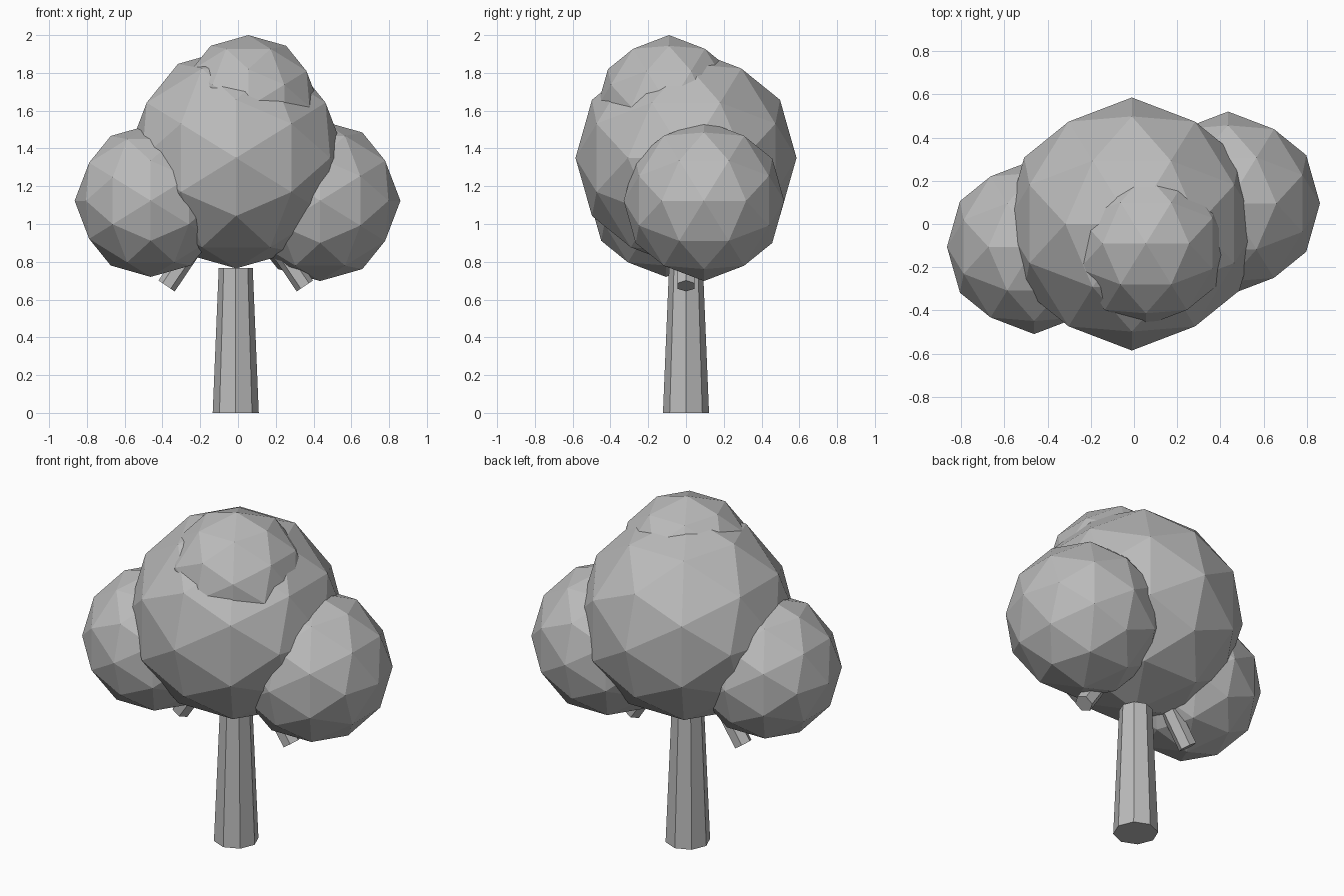
import bpy
import math

if "Cube" in bpy.data.objects:
    bpy.data.objects.remove(bpy.data.objects["Cube"])

grey = bpy.data.materials.new("plain_grey")
grey.diffuse_color = (0.5, 0.5, 0.5, 1)
grey.use_nodes = True
grey.node_tree.nodes["Principled BSDF"].inputs["Base Color"].default_value = grey.diffuse_color

# Tilt that puts a two-fold symmetry axis of the icosphere on each world axis
TILT = -math.atan(2 / (1 + math.sqrt(5)))


def finish(name):
    obj = bpy.context.object
    obj.name = name
    obj.data.materials.append(grey)
    bpy.ops.object.shade_flat()
    return obj


def foliage(name, centre, radius):
    bpy.ops.mesh.primitive_ico_sphere_add(
        subdivisions=2, radius=radius, location=centre, rotation=(0, TILT, 0))
    return finish(name)


# Crown of faceted leaf clumps
foliage("main_foliage", (-0.01, 0, 1.35), 0.585)
foliage("left_foliage", (-0.462, -0.106, 1.123), 0.403)
foliage("right_foliage", (0.435, 0.095, 1.123), 0.425)
foliage("top_foliage", (0.055, -0.09, 1.62), 0.38)

# Tapered eight-sided trunk
bpy.ops.mesh.primitive_cone_add(vertices=8, radius1=0.122, radius2=0.09,
                                depth=0.768, location=(-0.012, 0, 0.384))
finish("trunk")

# Six-sided branches leaning in towards the crown
LEAN, LENGTH = math.radians(34), 0.3
for side, name in ((-1, "left_branch"), (1, "right_branch")):
    x = -0.012 + side * (0.366 - math.sin(LEAN) * LENGTH / 2)
    z = 0.672 + math.cos(LEAN) * LENGTH / 2
    bpy.ops.mesh.primitive_cylinder_add(vertices=6, radius=0.052, depth=LENGTH)
    branch = finish(name)
    # Corners point along x, so flat sides face front and back
    for v in branch.data.vertices:
        v.co.x, v.co.y = v.co.y, -v.co.x
    branch.location = (x, 0, z)
    branch.rotation_euler = (0, -side * LEAN, 0)
